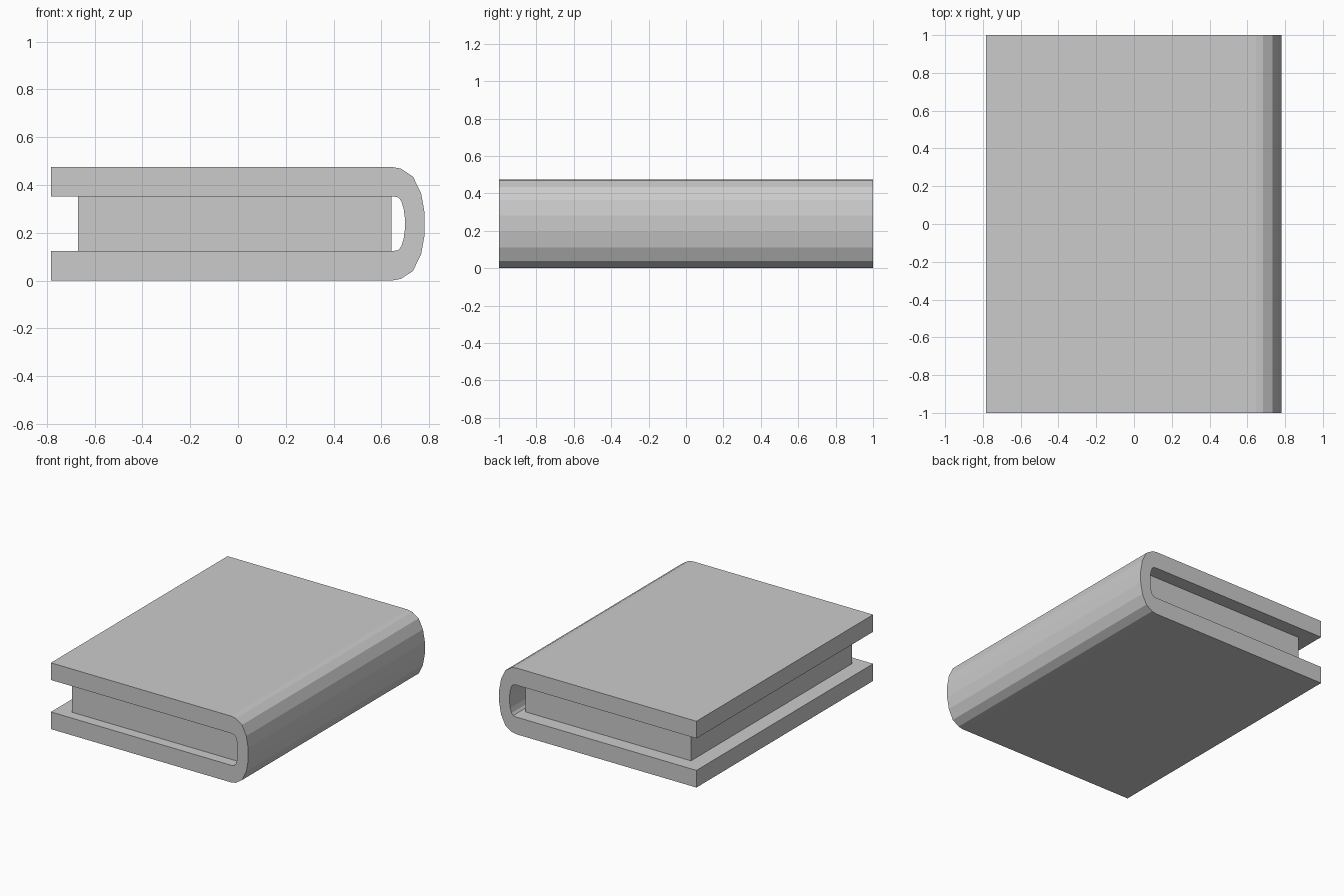
import bpy, bmesh

if "Cube" in bpy.data.objects:
    bpy.data.objects.remove(bpy.data.objects["Cube"])

MID = 0.2375  # mid height, profile is mirrored about it


def extrude_profile(name, pts, y0, y1):
    """Extrude an (x, z) outline along y."""
    bm = bmesh.new()
    face = bm.faces.new([bm.verts.new((x, y0, z)) for x, z in pts])
    out = bmesh.ops.extrude_face_region(bm, geom=[face])
    verts = [v for v in out["geom"] if isinstance(v, bmesh.types.BMVert)]
    bmesh.ops.translate(bm, verts=verts, vec=(0, y1 - y0, 0))
    bmesh.ops.recalc_face_normals(bm, faces=bm.faces)
    mesh = bpy.data.meshes.new(name)
    bm.to_mesh(mesh)
    bm.free()
    obj = bpy.data.objects.new(name, mesh)
    bpy.context.collection.objects.link(obj)
    return obj


def mirrored(half):
    """Lower half of a curve followed by its mirror image above MID."""
    return half + [(x, 2 * MID - z) for x, z in reversed(half)]


# Cover: two boards joined by a rounded, faceted spine
outer = mirrored([(-0.783, 0), (0.645, 0), (0.682, 0.007), (0.732, 0.04),
                  (0.766, 0.11), (0.781, 0.193)])
inner = mirrored([(-0.783, 0.123), (0.645, 0.123), (0.67, 0.127),
                  (0.683, 0.142), (0.693, 0.175), (0.698, 0.212)])
extrude_profile("cover", outer + inner[::-1], -1, 1)

# Page block between the boards, set in from the edges
extrude_profile("pages", [(-0.67, 0.123), (0.643, 0.123),
                          (0.643, 0.352), (-0.67, 0.352)], -0.925, 0.9)
